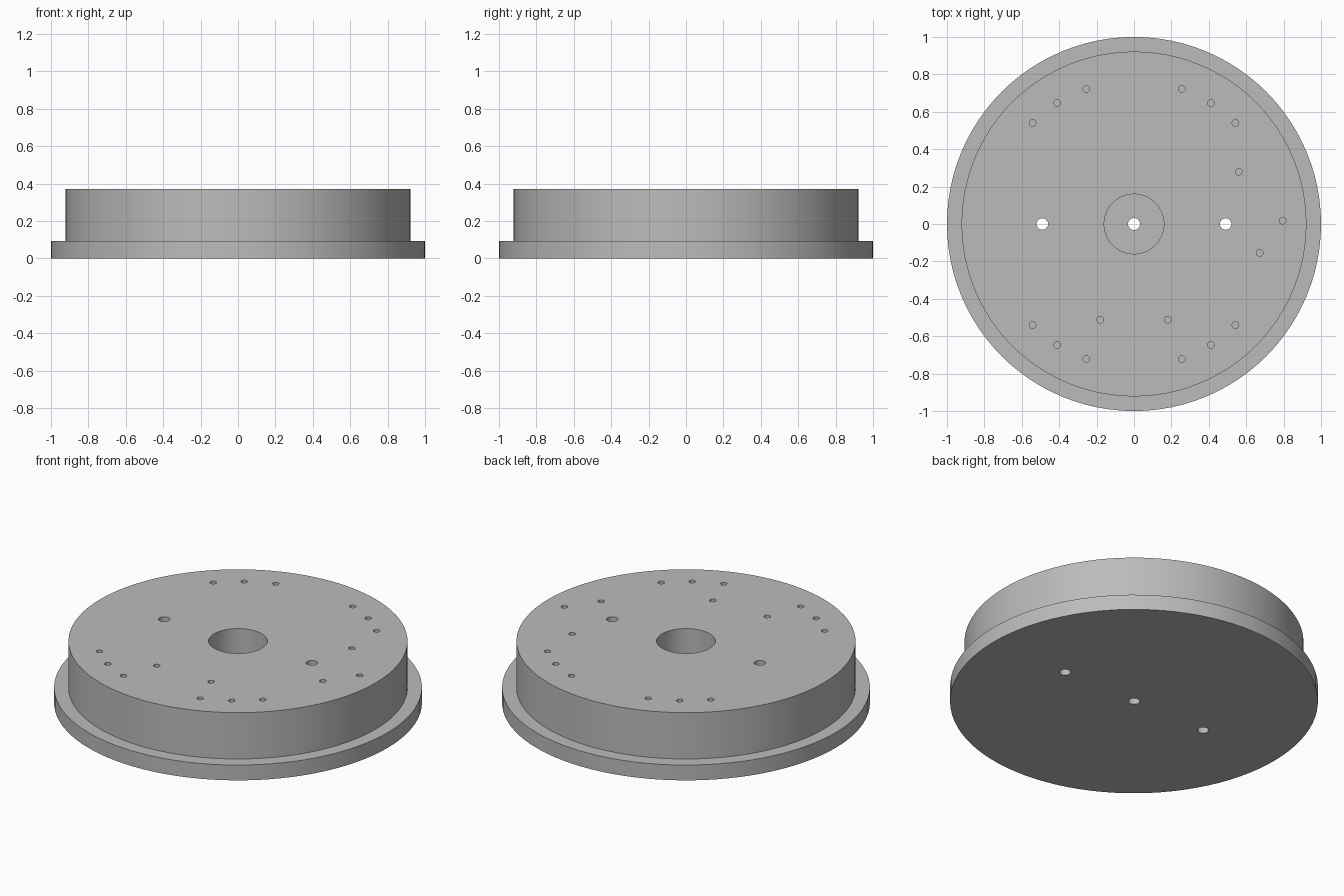
import bpy, bmesh, math

if "Cube" in bpy.data.objects:
    bpy.data.objects.remove(bpy.data.objects["Cube"])

SEG = 96
R_FLANGE, R_BODY = 1.0, 0.922
Z_FLANGE, Z_TOP = 0.092, 0.37

grey = bpy.data.materials.new("machined grey")
grey.diffuse_color = (0.5, 0.5, 0.5, 1)
grey.use_nodes = True
grey.node_tree.nodes["Principled BSDF"].inputs["Base Color"].default_value = grey.diffuse_color


def lathe(bm, profile, seg, x=0, y=0):
    """Closed solid of revolution from (radius, z) points listed bottom to top."""
    rings = [[bm.verts.new((x + r * math.cos(2 * math.pi * i / seg),
                            y + r * math.sin(2 * math.pi * i / seg), z))
              for i in range(seg)] for r, z in profile]
    for lo, hi in zip(rings, rings[1:]):
        for i in range(seg):
            j = (i + 1) % seg
            bm.faces.new((lo[i], lo[j], hi[j], hi[i]))
    bm.faces.new(rings[0][::-1])
    bm.faces.new(rings[-1])


def make_object(name, bm):
    mesh = bpy.data.meshes.new(name)
    bm.to_mesh(mesh)
    bm.free()
    mesh.materials.append(grey)
    obj = bpy.data.objects.new(name, mesh)
    bpy.context.collection.objects.link(obj)
    return obj


# Flanged round body
bm = bmesh.new()
lathe(bm, [(R_FLANGE, 0), (R_FLANGE, Z_FLANGE), (R_BODY, Z_FLANGE), (R_BODY, Z_TOP)], SEG)
body = make_object("flanged_disc", bm)

# Drilling pattern: counterbored centre, two through holes, blind holes
bm = bmesh.new()
lathe(bm, [(0.032, -0.1), (0.032, Z_FLANGE), (0.16, Z_FLANGE), (0.16, 0.5)], 48)
for sx in (-1, 1):
    lathe(bm, [(0.031, -0.1), (0.031, 0.5)], 24, sx * 0.49, 0)

blind = [(sx * x, sy * y) for sx in (-1, 1) for sy in (-1, 1)
         for x, y in ((0.255, 0.722), (0.411, 0.647), (0.542, 0.54))]
blind += [(-0.18, -0.512), (0.18, -0.512), (0.56, 0.28), (0.795, 0.018), (0.672, -0.155)]
for x, y in blind:
    lathe(bm, [(0.018, 0.17), (0.018, 0.5)], 20, x, y)
cutter = make_object("hole_cutter", bm)
cutter.hide_render = True

# Cut the holes, then shade with sharp rims
mod = body.modifiers.new("holes", 'BOOLEAN')
mod.object = cutter
mod.operation = 'DIFFERENCE'
mod.solver = 'EXACT'
bpy.context.view_layer.objects.active = body
body.select_set(True)
bpy.ops.object.modifier_apply(modifier=mod.name)
bpy.data.objects.remove(cutter)
bpy.ops.object.shade_smooth_by_angle(angle=math.radians(30))
